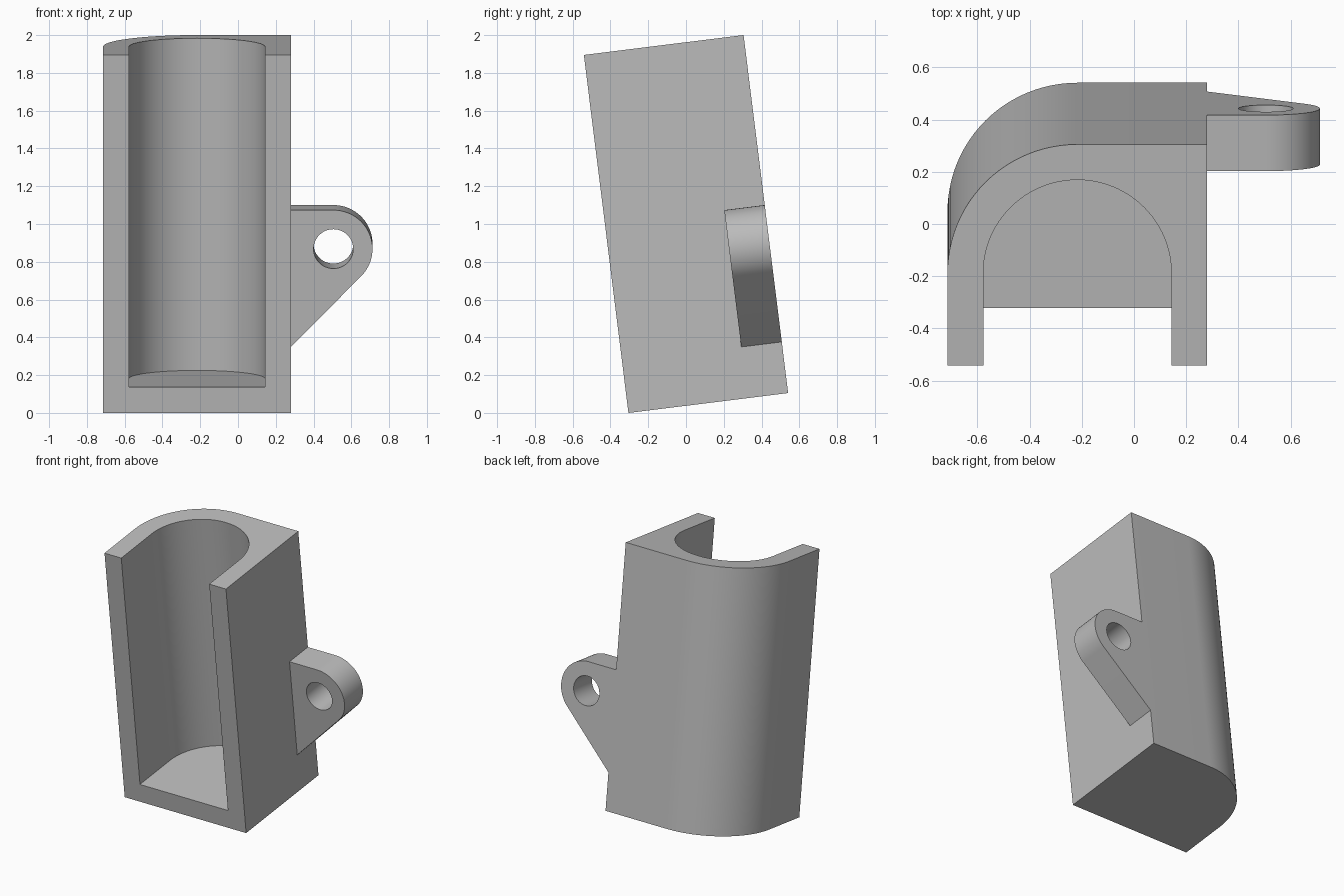
import bpy, bmesh
from math import sin, cos, pi, radians
from mathutils import Matrix

if "Cube" in bpy.data.objects:
    bpy.data.objects.remove(bpy.data.objects["Cube"])

grey = bpy.data.materials.new("plain grey")
grey.use_nodes = True
grey.diffuse_color = (0.5, 0.5, 0.5, 1)
grey.node_tree.nodes["Principled BSDF"].inputs["Base Color"].default_value = grey.diffuse_color

TILT = Matrix.Translation((0, 0, 1)) @ Matrix.Rotation(radians(7.1), 4, "X")
HALF_H, HALF_D = 0.955, 0.426
LEFT, RIGHT = -0.714, 0.28
BORE_X, BORE_R, WALL = -0.217, 0.36, 0.137
BORE_Y = HALF_D - BORE_R - WALL
EAR_X, EAR_Z, EAR_R, EAR_FRONT = 0.505, -0.159, 0.207, 0.21


def arc(cx, cy, r, start, end, steps):
    angles = [radians(start + (end - start) * i / steps) for i in range(steps + 1)]
    return [(cx + r * cos(a), cy + r * sin(a)) for a in angles]


def prism(name, outline, low, high, axis):
    """Extrude a closed outline along z (outline is x, y) or y (outline is x, z)."""
    def place(p, h):
        return (p[0], p[1], h) if axis == "z" else (p[0], h, p[1])
    bm = bmesh.new()
    face = bm.faces.new([bm.verts.new(place(p, low)) for p in outline])
    extruded = bmesh.ops.extrude_face_region(bm, geom=[face], use_keep_orig=True)
    shift = (0, 0, high - low) if axis == "z" else (0, high - low, 0)
    bmesh.ops.translate(bm, vec=shift,
                        verts=[v for v in extruded["geom"] if isinstance(v, bmesh.types.BMVert)])
    bmesh.ops.recalc_face_normals(bm, faces=bm.faces)
    mesh = bpy.data.meshes.new(name)
    bm.to_mesh(mesh)
    bm.free()
    mesh.materials.append(grey)
    obj = bpy.data.objects.new(name, mesh)
    bpy.context.collection.objects.link(obj)
    obj.matrix_world = TILT
    return obj


def select_only(obj):
    bpy.ops.object.select_all(action="DESELECT")
    obj.select_set(True)
    bpy.context.view_layer.objects.active = obj


def cut(obj, cutter):
    cutter.hide_render = True
    bpy.context.view_layer.update()
    mod = obj.modifiers.new("cut", "BOOLEAN")
    mod.operation, mod.solver, mod.object = "DIFFERENCE", "EXACT", cutter
    select_only(obj)
    bpy.ops.object.modifier_apply(modifier=mod.name)
    bpy.data.objects.remove(cutter)
    bpy.ops.object.shade_smooth_by_angle(angle=radians(30))


# Holder: block with one rounded back corner
holder_outline = [(LEFT, -HALF_D), (RIGHT, -HALF_D), (RIGHT, HALF_D)]
holder_outline += arc(BORE_X, BORE_Y, BORE_R + WALL, 90, 180, 24)
holder = prism("holder", holder_outline, -HALF_H, HALF_H, "z")

# Round-backed pocket, open at the front and top, leaving a floor
pocket_outline = [(BORE_X - BORE_R, -1), (BORE_X + BORE_R, -1)]
pocket_outline += arc(BORE_X, BORE_Y, BORE_R, 0, 180, 48)
cut(holder, prism("pocket_cutter", pocket_outline, -HALF_H + 0.138, 1.2, "z"))

# Mounting ear: rounded lug with a sloping underside, flush with the back
ear_outline = [(RIGHT, EAR_Z + EAR_R), (RIGHT, -0.682)]
ear_outline += arc(EAR_X, EAR_Z, EAR_R, -45, 90, 32)
ear = prism("mounting_ear", ear_outline, EAR_FRONT, HALF_D, "y")

# Screw hole through the ear
hole_outline = arc(EAR_X, EAR_Z, 0.105, 0, 360, 48)[:-1]
cut(ear, prism("hole_cutter", hole_outline, 0, 0.7, "y"))
